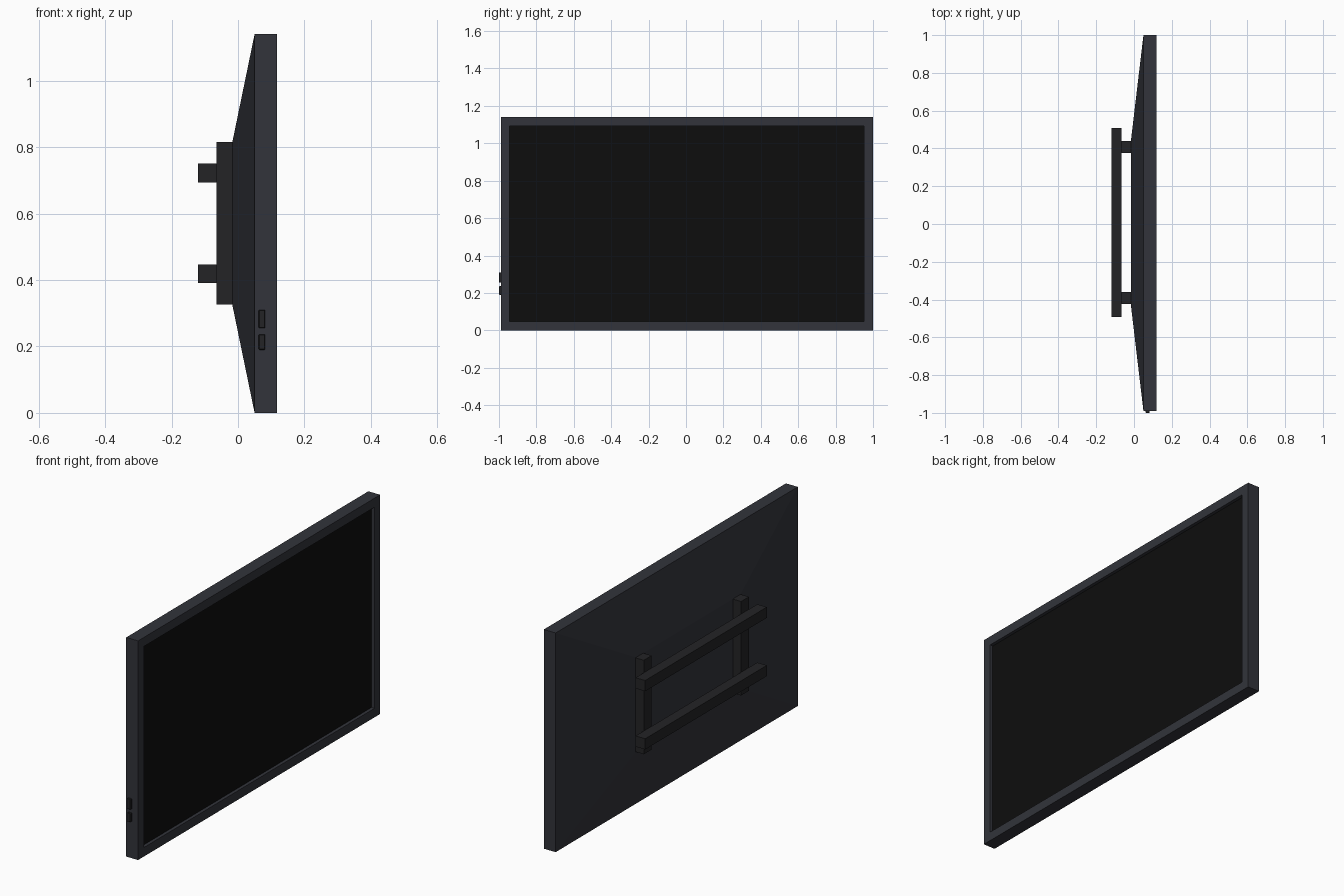
import bpy, bmesh

if "Cube" in bpy.data.objects:
    bpy.data.objects.remove(bpy.data.objects["Cube"])

def material(name, rgb):
    m = bpy.data.materials.new(name)
    m.diffuse_color = (*rgb, 1)
    m.use_nodes = True
    m.node_tree.nodes["Principled BSDF"].inputs["Base Color"].default_value = m.diffuse_color
    return m

CASE = material("charcoal", (0.032, 0.034, 0.043))
DARK = material("dark_metal", (0.017, 0.017, 0.019))
GLASS = material("black_glass", (0.004, 0.004, 0.004))

def finish(bm, name, mat):
    bmesh.ops.recalc_face_normals(bm, faces=bm.faces)
    mesh = bpy.data.meshes.new(name)
    bm.to_mesh(mesh)
    bm.free()
    mesh.materials.append(mat)
    ob = bpy.data.objects.new(name, mesh)
    bpy.context.collection.objects.link(ob)
    return ob

def box(name, x, y, z, mat, bevel=0):
    bm = bmesh.new()
    bmesh.ops.create_cube(bm, size=1)
    for v in bm.verts:
        for i, (lo, hi) in enumerate((x, y, z)):
            v.co[i] = lo if v.co[i] < 0 else hi
    ob = finish(bm, name, mat)
    if bevel:
        mod = ob.modifiers.new("bevel", "BEVEL")
        mod.width, mod.segments = bevel, 1
    return ob

CY, CZ = 0.005, 0.57      # centre of the panel
HY, HZ = 0.995, 0.57      # half sizes of the panel
RIM, FRONT, DEPTH = 0.047, 0.118, 0.018

# Casing: tapered back, straight sides, bezel and recess as lofted rectangles
rings = [
    (-0.017, 0.43, 0.245),
    (0.05, HY, HZ),
    (FRONT, HY, HZ),
    (FRONT, HY - RIM, HZ - RIM),
    (FRONT - DEPTH, HY - RIM, HZ - RIM),
]
bm = bmesh.new()
loops = [[bm.verts.new((x, CY + sy * hy, CZ + sz * hz))
          for sy, sz in ((-1, -1), (1, -1), (1, 1), (-1, 1))]
         for x, hy, hz in rings]
for a, b in zip(loops, loops[1:]):
    for i in range(4):
        j = (i + 1) % 4
        bm.faces.new((a[i], a[j], b[j], b[i]))
bm.faces.new(loops[0])
bm.faces.new(loops[-1])
finish(bm, "casing", CASE)

# Screen glass lying in the recess
box("screen", (FRONT - DEPTH - 0.004, FRONT - DEPTH + 0.001),
    (CY - HY + RIM, CY + HY - RIM), (RIM, 2 * HZ - RIM), GLASS)

# Wall mount: two uprights against the back, two rails across them
for side, y in (("left", -0.392), ("right", 0.408)):
    box("mount_upright_" + side, (-0.065, -0.017), (y - 0.032, y + 0.032),
        (0.326, 0.815), DARK)
for level, z in (("lower", 0.419), ("upper", 0.722)):
    box("mount_rail_" + level, (-0.12, -0.065), (-0.493, 0.507),
        (z - 0.028, z + 0.028), DARK)

# Buttons on the side edge
for name, z0, z1 in (("volume_button", 0.255, 0.31), ("power_button", 0.19, 0.236)):
    box(name, (0.062, 0.082), (-1.0, -0.985), (z0, z1), DARK, 0.002)
